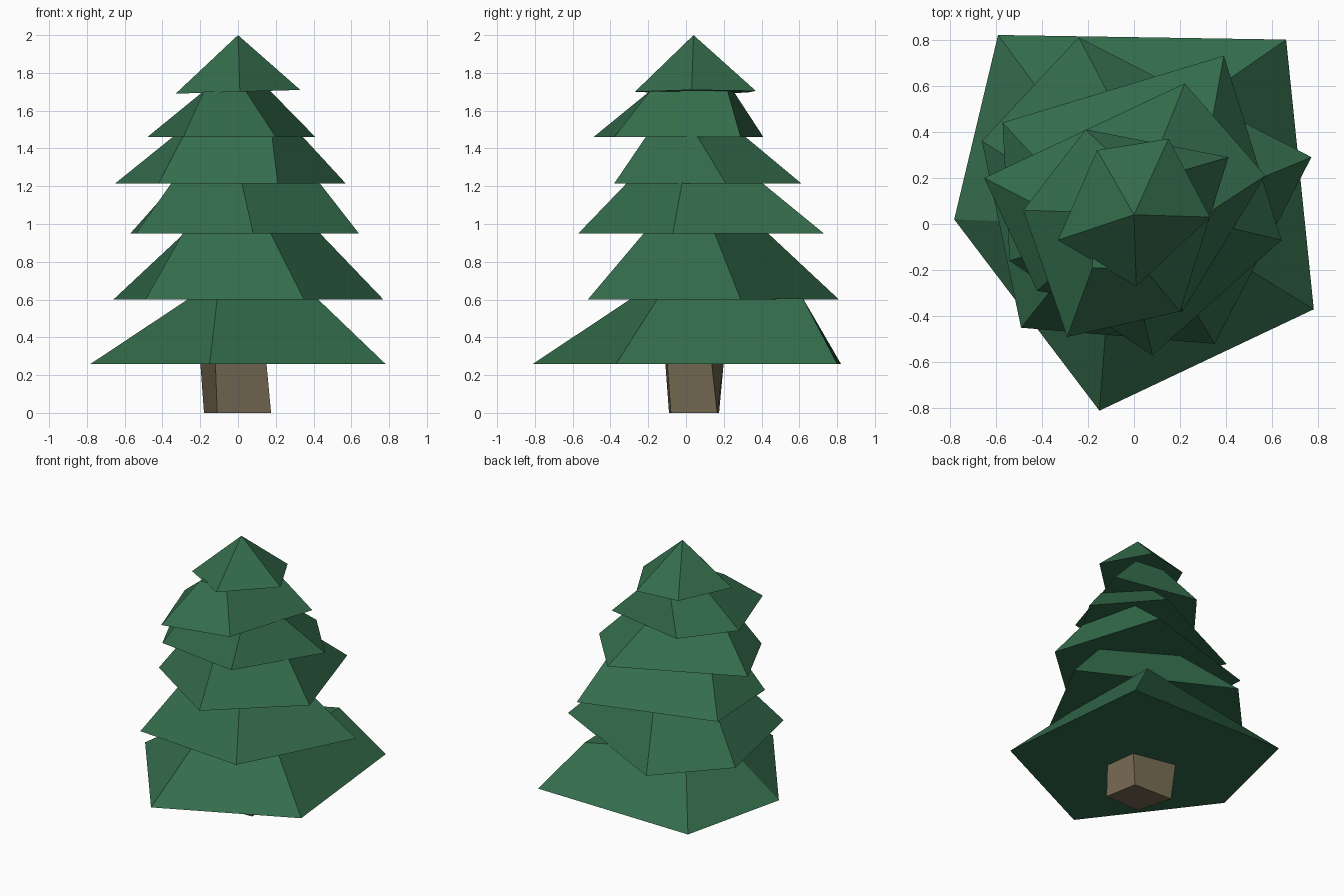
import bpy
import bmesh

# Remove the default cube
if "Cube" in bpy.data.objects:
    bpy.data.objects.remove(bpy.data.objects["Cube"], do_unlink=True)


def make_material(name, colour):
    """One flat matte colour, shown in the viewport and in a render."""
    material = bpy.data.materials.new(name)
    material.use_nodes = True
    material.diffuse_color = (*colour, 1)
    shader = material.node_tree.nodes["Principled BSDF"]
    shader.inputs["Base Color"].default_value = (*colour, 1)
    shader.inputs["Roughness"].default_value = 0.9
    return material


def make_loft(name, material, lower, upper, bottom, top, tilt=0.0):
    """Loft a lower outline to an upper outline (or to a single tip).

    Outlines are (x, y) corners in hundredths of a unit.
    """
    mesh_builder = bmesh.new()

    def add_ring(outline, height, slope):
        return [mesh_builder.verts.new((x / 100, y / 100, height + slope * x / 100))
                for x, y in outline]

    lower_ring = add_ring(lower, bottom, tilt)
    upper_ring = add_ring(upper, top, 0)
    mesh_builder.faces.new(lower_ring)
    if len(upper_ring) > 2:
        mesh_builder.faces.new(upper_ring)

    count = len(lower_ring)
    for i in range(count):
        j = (i + 1) % count
        side = [lower_ring[i], lower_ring[j]]
        if len(upper_ring) > 2:
            side += [upper_ring[j], upper_ring[i]]
        else:
            side.append(upper_ring[0])
        mesh_builder.faces.new(side)

    bmesh.ops.recalc_face_normals(mesh_builder, faces=mesh_builder.faces)
    mesh = bpy.data.meshes.new(name)
    mesh_builder.to_mesh(mesh)
    mesh_builder.free()
    mesh.materials.append(material)
    tree_part = bpy.data.objects.new(name, mesh)
    bpy.context.collection.objects.link(tree_part)
    return tree_part


foliage = make_material("pine green", (0.034, 0.15, 0.07))
bark = make_material("bark brown", (0.168, 0.133, 0.08))

# Four-sided trunk, widening slightly under the branches
make_loft("trunk", bark,
          [(-11, -9), (17.5, -8), (13, 16.5), (-18, 17.5)],
          [(-12, -11), (15, -10), (12, 13.5), (-20, 20)],
          bottom=0, top=0.27)

# Five irregular branch skirts, stacked and twisted
make_loft("lowest_branches", foliage,
          [(-59, 82), (66, 80), (78, -37), (-15, -81), (-78, 2)],
          [(-22, 32), (40, 62), (42, -15), (-11, -29), (-26, 0)],
          bottom=0.26, top=0.605)
make_loft("second_branches", foliage,
          [(-24, 81), (77, 29), (35, -52), (-49, -45), (-66, 36)],
          [(-4, 43), (43, 15), (17, -22), (-29, -20), (-28, 12)],
          bottom=0.6, top=0.955)
make_loft("third_branches", foliage,
          [(-57, 44), (39, 73), (64, -7), (8, -57), (-54, -16)],
          [(-33, 18), (33, 40), (43, -2), (2, -31), (-35, -10)],
          bottom=0.95, top=1.22)
make_loft("fourth_branches", foliage,
          [(22, 61), (57, 21), (21, -38), (-42, -29), (-65, 20)],
          [(10, 31), (34, 6), (18, -21), (-29, -17), (-34, 4)],
          bottom=1.215, top=1.465)
make_loft("fifth_branches", foliage,
          [(-21, 41), (41, 29), (20, -38), (-29, -49), (-48, 6)],
          [(-4, 25), (17, 22), (4, -19), (-18, -19), (-18, 5)],
          bottom=1.46, top=1.705)

# Pointed crown with a slightly tilted base
make_loft("crown", foliage,
          [(-16, 32), (15, 37), (33, 3), (1, -27), (-33, -7)],
          [(0, 4)],
          bottom=1.7, top=2, tilt=0.03)
